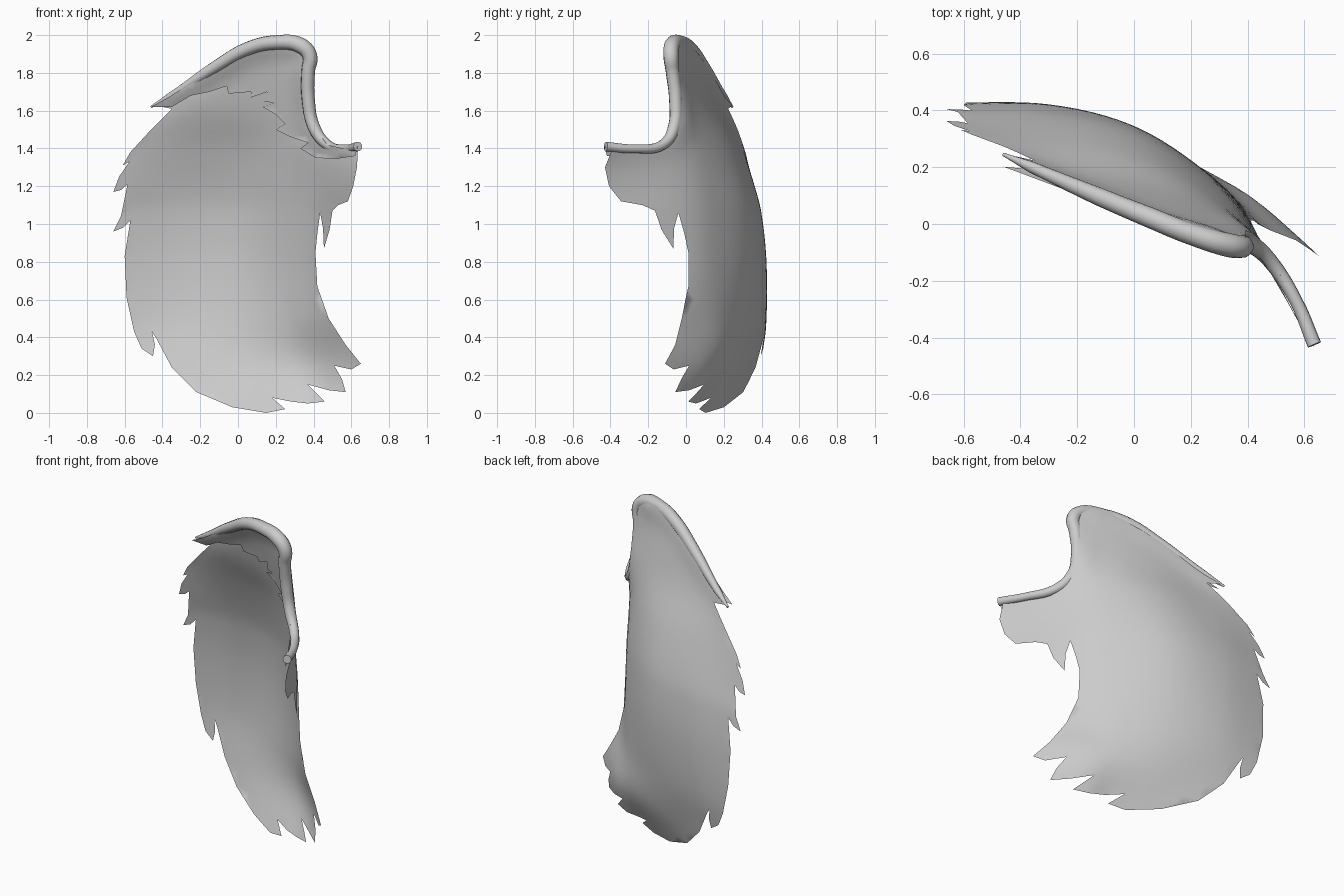
import bpy
import bmesh
import math
from mathutils import Vector
from mathutils.geometry import delaunay_2d_cdt, intersect_point_line

cube = bpy.data.objects.get("Cube")
if cube:
    bpy.data.objects.remove(cube, do_unlink=True)

grey = bpy.data.materials.new("feather_grey")
grey.use_nodes = True
colour = (0.6, 0.6, 0.6, 1)
grey.diffuse_color = colour
grey.node_tree.nodes["Principled BSDF"].inputs["Base Color"].default_value = colour

# Depth of the cupped wing: one row per height, one column per x position
XS = [-0.66, -0.3, 0, 0.25, 0.42, 0.65]
ZS = [0, 0.25, 0.5, 0.8, 1.06, 1.2, 1.4, 1.6, 1.8, 2.0]
DEPTH = [
    [0.40, 0.30, 0.175, 0.06, 0.015, -0.14],
    [0.42, 0.36, 0.28, 0.18, 0.09, -0.11],
    [0.43, 0.41, 0.325, 0.185, 0.035, -0.19],
    [0.42, 0.42, 0.345, 0.185, 0.00, -0.46],
    [0.39, 0.395, 0.33, 0.17, -0.015, -0.48],
    [0.355, 0.36, 0.30, 0.15, -0.03, -0.49],
    [0.315, 0.29, 0.235, 0.11, -0.05, -0.43],
    [0.28, 0.21, 0.15, 0.06, -0.05, -0.30],
    [0.21, 0.15, 0.09, 0.01, -0.07, -0.10],
    [0.15, 0.10, 0.03, -0.03, -0.08, -0.10],
]

# Tapered arm along the leading edge: x, y, z, radius
ARM = [
    (-0.46, 0.245, 1.62, 0.006), (-0.36, 0.2, 1.675, 0.02), (-0.12, 0.095, 1.832, 0.032),
    (0.05, 0.025, 1.928, 0.036), (0.2, -0.035, 1.961, 0.038), (0.335, -0.075, 1.943, 0.042),
    (0.38, -0.08, 1.89, 0.04), (0.372, -0.072, 1.81, 0.036), (0.372, -0.055, 1.66, 0.035),
    (0.403, -0.064, 1.51, 0.033), (0.475, -0.125, 1.418, 0.027),
    (0.57, -0.27, 1.398, 0.023), (0.635, -0.425, 1.41, 0.025)]
arm_line = [(x, z) for x, y, z, r in ARM]


def smooth_interp(keys, vals, t):
    """Cubic interpolation through uneven samples."""
    t = min(max(t, keys[0]), keys[-1])
    n = len(keys)
    i = 0
    while i < n - 2 and t > keys[i + 1]:
        i += 1

    def slope(k):
        a, b = max(k - 1, 0), min(k + 1, n - 1)
        return (vals[b] - vals[a]) / (keys[b] - keys[a])

    h = keys[i + 1] - keys[i]
    u = (t - keys[i]) / h
    return ((2 * u**3 - 3 * u**2 + 1) * vals[i] + (u**3 - 2 * u**2 + u) * h * slope(i)
            + (3 * u**2 - 2 * u**3) * vals[i + 1] + (u**3 - u**2) * h * slope(i + 1))


def depth(x, z):
    return smooth_interp(ZS, [smooth_interp(XS, row, x) for row in DEPTH], z)


def arm_distance(p):
    best = 9.0
    for a, b in zip(arm_line, arm_line[1:]):
        a, b = Vector(a), Vector(b)
        t = min(max(intersect_point_line(p, a, b)[1], 0), 1)
        best = min(best, (p - a.lerp(b, t)).length)
    return best


def inside(p, poly):
    hit = False
    for a, b in zip(poly, poly[1:] + poly[:1]):
        if (a[1] > p[1]) != (b[1] > p[1]):
            if p[0] < a[0] + (b[0] - a[0]) * (p[1] - a[1]) / (b[1] - a[1]):
                hit = not hit
    return hit


def feather_sheet(name, outline, step, offset, swell):
    """Fill a front outline, bend it onto the wing and swell it beside the arm."""
    pts = [Vector(p) for p in outline]
    n = len(pts)
    for i in range(int(1.4 / step)):
        for j in range(int(2 / step)):
            p = (-0.7 + (i + 0.5 * (j % 2)) * step, j * step)
            if inside(p, outline):
                pts.append(Vector(p))
    verts, _, faces, *_ = delaunay_2d_cdt(pts, [], [list(range(n))], 1, 1e-5)
    coords = [(v.x, depth(v.x, v.y) + offset
               + swell * math.exp(-(arm_distance(v) / 0.07) ** 2), v.y) for v in verts]
    mesh = bpy.data.meshes.new(name)
    mesh.from_pydata(coords, [], [list(f) for f in faces])
    bm = bmesh.new()
    bm.from_mesh(mesh)
    bmesh.ops.delete(bm, geom=[v for v in bm.verts if not v.link_faces], context='VERTS')
    # Turn every face to the front
    for f in bm.faces:
        f.normal_update()
        if f.normal.y > 0:
            f.normal_flip()
        f.smooth = True
    bm.to_mesh(mesh)
    bm.free()
    mesh.materials.append(grey)
    bpy.context.collection.objects.link(bpy.data.objects.new(name, mesh))


# Main wing: upper rim along the back of the arm, then ragged feather tips
rim = [(-0.44, 1.628), (-0.3, 1.73), (-0.13, 1.842), (0.04, 1.945), (0.2, 1.982),
       (0.345, 1.965), (0.402, 1.9), (0.395, 1.82), (0.393, 1.66), (0.423, 1.515),
       (0.49, 1.432), (0.573, 1.408), (0.635, 1.42)]
tips = [
    (0.63, 1.3), (0.61, 1.2), (0.582, 1.12), (0.53, 1.1), (0.5, 1.07), (0.485, 0.97),
    (0.455, 0.87), (0.45, 0.98), (0.435, 1.06), (0.42, 0.95), (0.41, 0.85), (0.42, 0.67),
    (0.48, 0.5), (0.57, 0.36), (0.65, 0.26), (0.6, 0.23), (0.51, 0.25), (0.55, 0.18),
    (0.57, 0.11), (0.48, 0.12), (0.37, 0.15), (0.42, 0.1), (0.46, 0.06), (0.37, 0.05),
    (0.28, 0.06), (0.18, 0.08), (0.25, 0.02), (0.15, 0.0), (-0.03, 0.03), (-0.22, 0.11),
    (-0.35, 0.24), (-0.43, 0.39), (-0.455, 0.43), (-0.44, 0.36), (-0.45, 0.3),
    (-0.51, 0.34), (-0.55, 0.43), (-0.59, 0.61), (-0.6, 0.83), (-0.57, 1.02),
    (-0.61, 0.98), (-0.66, 0.96), (-0.62, 1.04), (-0.585, 1.21), (-0.62, 1.18),
    (-0.66, 1.17), (-0.63, 1.25), (-0.575, 1.33), (-0.61, 1.31), (-0.57, 1.38),
    (-0.46, 1.5), (-0.35, 1.61)]
feather_sheet("wing_feathers", rim + tips, 0.04, 0.0, 0.015)

# Short covert feathers in front, blending up into the arm
covert_tips = [
    (0.62, 1.36), (0.52, 1.345), (0.41, 1.35), (0.33, 1.4), (0.37, 1.43), (0.28, 1.46),
    (0.2, 1.5), (0.25, 1.53), (0.2, 1.58), (0.13, 1.62), (0.19, 1.64), (0.14, 1.65),
    (0.155, 1.7), (0.07, 1.67), (0.07, 1.7), (-0.05, 1.69), (-0.06, 1.73),
    (-0.15, 1.7), (-0.25, 1.68), (-0.35, 1.62)]
feather_sheet("covert_feathers", arm_line + covert_tips, 0.03, -0.008, -0.025)

# Round arm
curve = bpy.data.curves.new("wing_arm", 'CURVE')
curve.dimensions = '3D'
curve.bevel_depth = 1.0
curve.bevel_resolution = 4
curve.resolution_u = 5
curve.use_fill_caps = True
spline = curve.splines.new('BEZIER')
spline.bezier_points.add(len(ARM) - 1)
for bp, (x, y, z, r) in zip(spline.bezier_points, ARM):
    bp.co = (x, y, z)
    bp.radius = r
    bp.handle_left_type = bp.handle_right_type = 'AUTO'
curve.materials.append(grey)
arm = bpy.data.objects.new("wing_arm", curve)
bpy.context.collection.objects.link(arm)
bpy.ops.object.select_all(action='DESELECT')
arm.select_set(True)
bpy.context.view_layer.objects.active = arm
bpy.ops.object.convert(target='MESH')
bpy.ops.object.shade_smooth_by_angle(angle=math.radians(50))
